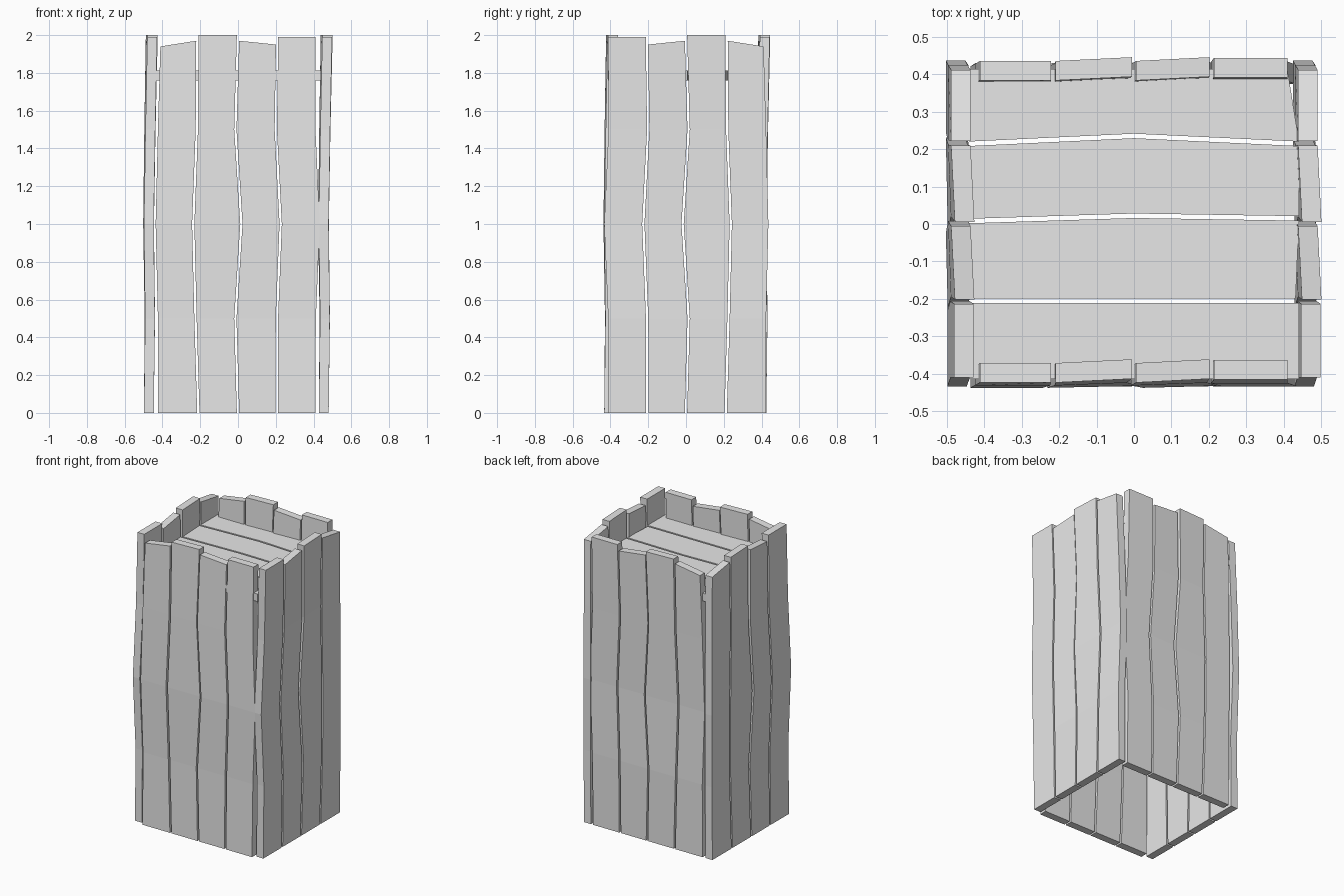
import bpy, bmesh
from mathutils import Matrix, Vector

cube = bpy.data.objects.get("Cube")
if cube:
    bpy.data.objects.remove(cube, do_unlink=True)

# One plain grey for all the timber
grey = bpy.data.materials.new("plain_grey")
grey.use_nodes = True
grey.diffuse_color = (0.8, 0.8, 0.8, 1)
grey.node_tree.nodes["Principled BSDF"].inputs["Base Color"].default_value = (0.8, 0.8, 0.8, 1)

GAP = 0.006      # half the slit between neighbouring planks
THICK = 0.052


def plank(name, left, right, tops, bow, tilt, matrix):
    """Crooked board: one ring of four corners at each level, bridged by quads."""
    bm = bmesh.new()
    last = len(left) - 1
    rings = []
    for i in range(last + 1):
        ring = []
        for side, depth in ((0, 0), (1, 0), (1, THICK), (0, THICK)):
            u = right[i] - GAP if side else left[i] + GAP
            w = tops[side] if i == last else 2 * i / last
            v = bow[i] + depth + tilt[side] * i / last
            ring.append(bm.verts.new(matrix @ Vector((u, v, w))))
        rings.append(ring)
    for low, high in zip(rings, rings[1:]):
        for k in range(4):
            n = (k + 1) % 4
            bm.faces.new((low[k], low[n], high[n], high[k]))
    bm.faces.new(rings[0][::-1])
    bm.faces.new(rings[-1])
    bmesh.ops.recalc_face_normals(bm, faces=bm.faces)
    mesh = bpy.data.meshes.new(name)
    bm.to_mesh(mesh)
    bm.free()
    mesh.materials.append(grey)
    bpy.context.collection.objects.link(bpy.data.objects.new(name, mesh))


def panel(name, seams, tops, bow, tilts, matrix):
    for i, (left, right) in enumerate(zip(seams, seams[1:])):
        plank(f"{name}_plank_{i + 1}", left, right, tops[i], bow, tilts[i], matrix)


# Wall panel: wavy seams from left to right, uneven tops, slight outward bow
wall_seams = [
    (-0.43, -0.43, -0.442, -0.43, -0.417),
    (-0.21, -0.225, -0.237, -0.218, -0.215),
    (0, -0.014, 0.018, -0.014, 0),
    (0.205, 0.206, 0.226, 0.2, 0.207),
    (0.416, 0.418, 0.439, 0.416, 0.415),
]
wall_tops = [(1.94, 1.97), (2, 2), (1.97, 1.95), (1.99, 1.99)]
wall_bow = (-0.01, -0.006, -0.014, -0.008, 0)
wall_tilts = [(0, 0), (0, 0.01), (0, 0.01), (0.008, 0.008)]

# The four walls repeat one panel; the sides are turned a quarter
turn = Matrix(((0, 1, 0, 0), (-1, 0, 0, 0), (0, 0, 1, 0), (0, 0, 0, 1)))
walls = {
    "front_wall": Matrix.Translation((0, -0.423, 0)),
    "back_wall": Matrix.Translation((0, 0.383, 0)),
    "right_wall": Matrix.Translation((-0.488, 0, 0)) @ turn,
    "left_wall": Matrix.Translation((0.438, 0, 0)) @ turn,
}
for name, matrix in walls.items():
    panel(name, wall_seams, wall_tops, wall_bow, wall_tilts, matrix)

# Recessed lid boards running side to side
lid_seams = [(-0.42,) * 3, (-0.205,) * 3, (0.008, 0.022, 0.015),
             (0.214, 0.235, 0.214), (0.42,) * 3]
lid_tops = [(2, 2), (1.98, 2), (2, 2), (2, 1.93)]
lid_matrix = Matrix(((0, 0, 0.44, -0.44), (1, 0, 0, 0), (0, 1, 0, 1.76), (0, 0, 0, 1)))
panel("lid", lid_seams, lid_tops, (0, 0, 0), [(0, 0)] * 4, lid_matrix)
